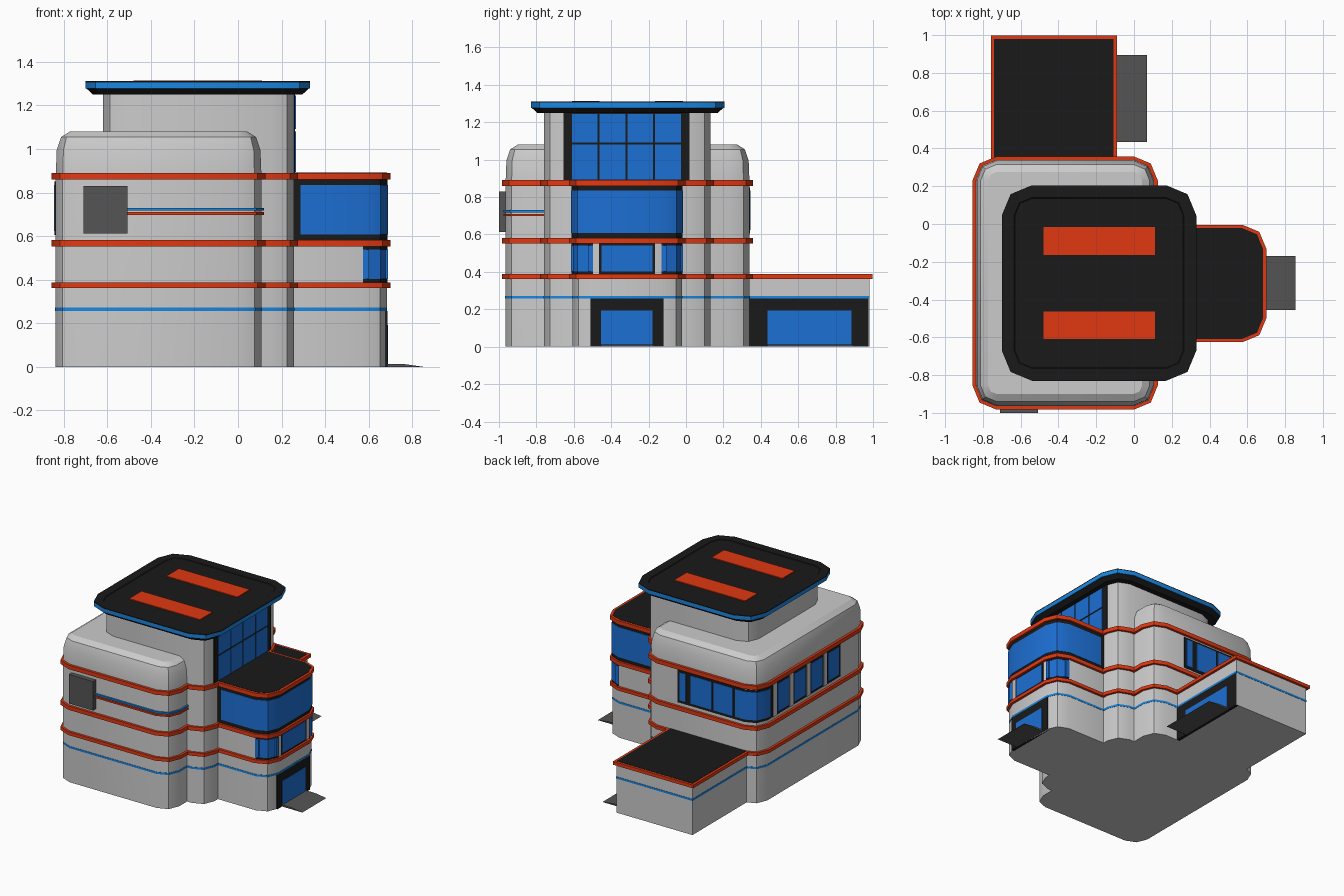
import bpy, bmesh
from math import radians, cos, sin

if "Cube" in bpy.data.objects:
    bpy.data.objects.remove(bpy.data.objects["Cube"])

COLORS = {"orange": (0.75, 0.04, 0.006), "black": (0.01, 0.01, 0.01), "blue": (0.01, 0.24, 0.75),
          "glass": (0.012, 0.16, 0.66), "dark": (0.09, 0.09, 0.09)}
MATS = {}
for key, rgb in COLORS.items():
    MATS[key] = bpy.data.materials.new(key)
    MATS[key].diffuse_color = (*rgb, 1)

# Footprints: x0, x1, y0, y1, corner radius
BODY = (-0.837, 0.108, -0.965, 0.34, 0.11)
TOWER = (-0.62, 0.258, -0.76, 0.13, 0.11)
WING = (-0.2, 0.683, -0.608, -0.022, 0.11)
ANNEX = (-0.74, -0.108, 0.2, 0.98, 0)
PAD = (-0.70, 0.33, -0.83, 0.205, 0.16)


def arc(rect, k, off=0.0):
    """Points of corner k, counter-clockwise from the +x -y corner."""
    x0, x1, y0, y1, r = rect
    cx = x1 - r if k in (0, 1) else x0 + r
    cy = y0 + r if k in (0, 3) else y1 - r
    if r == 0:
        return [(cx + (off if k in (0, 1) else -off), cy + (off if k in (1, 2) else -off))]
    return [(cx + (r + off) * cos(radians(a)), cy + (r + off) * sin(radians(a)))
            for a in (90 * k - 90, 90 * k - 45, 90 * k)]


def outline(rect, off=0.0):
    return [p for k in range(4) for p in arc(rect, k, off)]


def loft(name, rings, color=None):
    """Stack outlines (points, z) into a closed solid."""
    bm = bmesh.new()
    loops = [[bm.verts.new((x, y, z)) for x, y in pts] for pts, z in rings]
    n = len(loops[0])
    for a, b in zip(loops, loops[1:]):
        for i in range(n):
            j = (i + 1) % n
            bm.faces.new((a[i], a[j], b[j], b[i]))
    bm.faces.new(loops[0][::-1])
    bm.faces.new(loops[-1])
    bmesh.ops.recalc_face_normals(bm, faces=bm.faces)
    me = bpy.data.meshes.new(name)
    bm.to_mesh(me)
    bm.free()
    if color:
        me.materials.append(MATS[color])
    ob = bpy.data.objects.new(name, me)
    bpy.context.collection.objects.link(ob)
    bpy.ops.object.select_all(action='DESELECT')
    bpy.context.view_layer.objects.active = ob
    ob.select_set(True)
    bpy.ops.object.shade_smooth_by_angle(angle=radians(30))
    return ob


def prism(name, pts, z0, z1, color=None):
    return loft(name, [(pts, z0), (pts, z1)], color)


def box(name, x0, x1, y0, y1, z0, z1, color=None):
    return prism(name, outline((x0, x1, y0, y1, 0)), z0, z1, color)


def ribbon(name, rect, corners, start, end, z0, z1, t, color):
    """Thin panel hugging a wall round the given corners."""
    def path(off):
        p = [q for k in corners for q in arc(rect, k, off)]
        s = (start, p[0][1]) if corners[0] % 2 == 0 else (p[0][0], start)
        e = (p[-1][0], end) if corners[-1] % 2 == 0 else (end, p[-1][1])
        return [s] + p + [e]
    return prism(name, path(t) + path(-0.01)[::-1], z0, z1, color)


# Building volumes
loft("main_body", [(outline(BODY), 0), (outline(BODY), 0.87), (outline(BODY, -0.005), 0.995),
                   (outline(BODY, -0.025), 1.055), (outline(BODY, -0.065), 1.08)])
prism("tower", outline(TOWER), 0, 1.255)
prism("entrance_wing", outline(WING), 0, 0.87)
prism("rear_annex", outline(ANNEX), 0, 0.37)

# Floor trims and painted stripe
UPPER = {"body": BODY, "tower": TOWER, "wing": WING}
ALL = {**UPPER, "annex": ANNEX}
for floor, z0, z1, parts in (("low", 0.363, 0.388, ALL), ("mid", 0.553, 0.582, UPPER),
                             ("high", 0.86, 0.89, UPPER)):
    for part, rect in parts.items():
        prism(f"{floor}_trim_{part}", outline(rect, 0.018), z0, z1, "orange")
for part, rect in ALL.items():
    prism(f"wall_stripe_{part}", outline(rect, 0.002), 0.257, 0.272, "blue")

# Flat roofs
prism("wing_roof", outline(WING), 0.87, 0.892, "black")
prism("annex_roof", outline(ANNEX), 0.37, 0.39, "black")

# Landing deck with painted bars
loft("deck_underside", [(outline(PAD, -0.035), 1.25), (outline(PAD, -0.002), 1.28)], "black")
prism("deck_rim", outline(PAD), 1.277, 1.306, "blue")
loft("deck_top", [(outline(PAD), 1.305), (outline(PAD), 1.312), (outline(PAD, -0.065), 1.312),
                  (outline(PAD, -0.07), 1.308)], "black")
for i, y0 in enumerate((-0.61, -0.165)):
    box(f"deck_bar_{i}", -0.48, 0.11, y0, y0 + 0.148, 1.3, 1.314, "orange")

# Tower window wall
X = TOWER[1]
box("tower_window_frame", X - 0.02, X + 0.004, -0.655, 0.02, 0.88, 1.252, "black")
for i in range(4):
    for j, (z0, z1) in enumerate(((0.895, 1.08), (1.092, 1.245))):
        y0 = -0.61 + i * 0.148
        box(f"tower_pane_{i}_{j}", X, X + 0.008, y0, y0 + 0.138, z0, z1, "glass")

# Wing windows: wrapped top floor, corner and middle windows below
ribbon("lounge_frame", WING, (0, 1), 0.25, 0.25, 0.58, 0.862, 0.003, "black")
ribbon("lounge_glass", WING, (0, 1), 0.287, 0.287, 0.608, 0.835, 0.006, "glass")
W = WING[1]
for name, k, ends, inner in (("front", 0, (0.587, -0.51), (0.602, -0.525)),
                             ("rear", 1, (-0.12, 0.587), (-0.105, 0.602))):
    ribbon(f"{name}_corner_frame", WING, (k,), *ends, 0.385, 0.555, 0.003, "black")
    ribbon(f"{name}_corner_glass", WING, (k,), *inner, 0.403, 0.54, 0.006, "glass")
box("middle_window_frame", W - 0.01, W + 0.003, -0.465, -0.165, 0.385, 0.555, "black")
box("middle_window_glass", W - 0.01, W + 0.006, -0.452, -0.18, 0.403, 0.54, "glass")

# Entrances with ramps
for name, x, ya, yb, ga, gb, run in (("main", W, -0.51, -0.12, -0.455, -0.18, 0.172),
                                     ("annex", ANNEX[1], 0.338, 0.977, 0.435, 0.885, 0.178)):
    box(f"{name}_door_frame", x - 0.02, x + 0.003, ya, yb, 0, 0.257, "black")
    box(f"{name}_door_glass", x - 0.02, x + 0.006, ga, gb, 0.01, 0.193, "glass")
    loft(f"{name}_ramp", [(outline((x, x + run, ga, gb + 0.01, 0)), 0),
                          (outline((x, x + 0.08, ga, gb + 0.01, 0)), 0.013)], "dark")

# Body window strip round the rear left corner
ribbon("ward_frame", BODY, (2,), -0.17, -0.64, 0.605, 0.85, 0.003, "black")
ribbon("ward_corner_glass", BODY, (2,), -0.65, 0.2, 0.625, 0.835, 0.006, "glass")
for i, (xa, xb) in enumerate(((-0.63, -0.47), (-0.455, -0.28), (-0.24, -0.19))):
    box(f"ward_rear_pane_{i}", xa, xb, BODY[3] - 0.01, BODY[3] + 0.006, 0.625, 0.835, "glass")
for i in range(4):
    y0 = -0.62 + i * 0.2
    box(f"ward_side_pane_{i}", BODY[0] - 0.006, BODY[0] + 0.01, y0, y0 + 0.13, 0.625, 0.835, "glass")
    box(f"ward_post_{i}", BODY[0] - 0.007, BODY[0] + 0.01, y0 + 0.145, y0 + 0.185, 0.605, 0.85)

# Front wall panel with two rails leading to the tower
box("wall_panel", -0.71, -0.508, -1.0, -0.955, 0.612, 0.83, "dark")
ribbon("upper_rail", BODY, (0,), -0.51, -0.755, 0.718, 0.73, 0.012, "blue")
ribbon("lower_rail", BODY, (0,), -0.51, -0.755, 0.698, 0.71, 0.012, "orange")

for m in bpy.data.materials:
    if m.users and not m.is_grease_pencil:
        m.use_nodes = True
        m.node_tree.nodes["Principled BSDF"].inputs["Base Color"].default_value = m.diffuse_color
